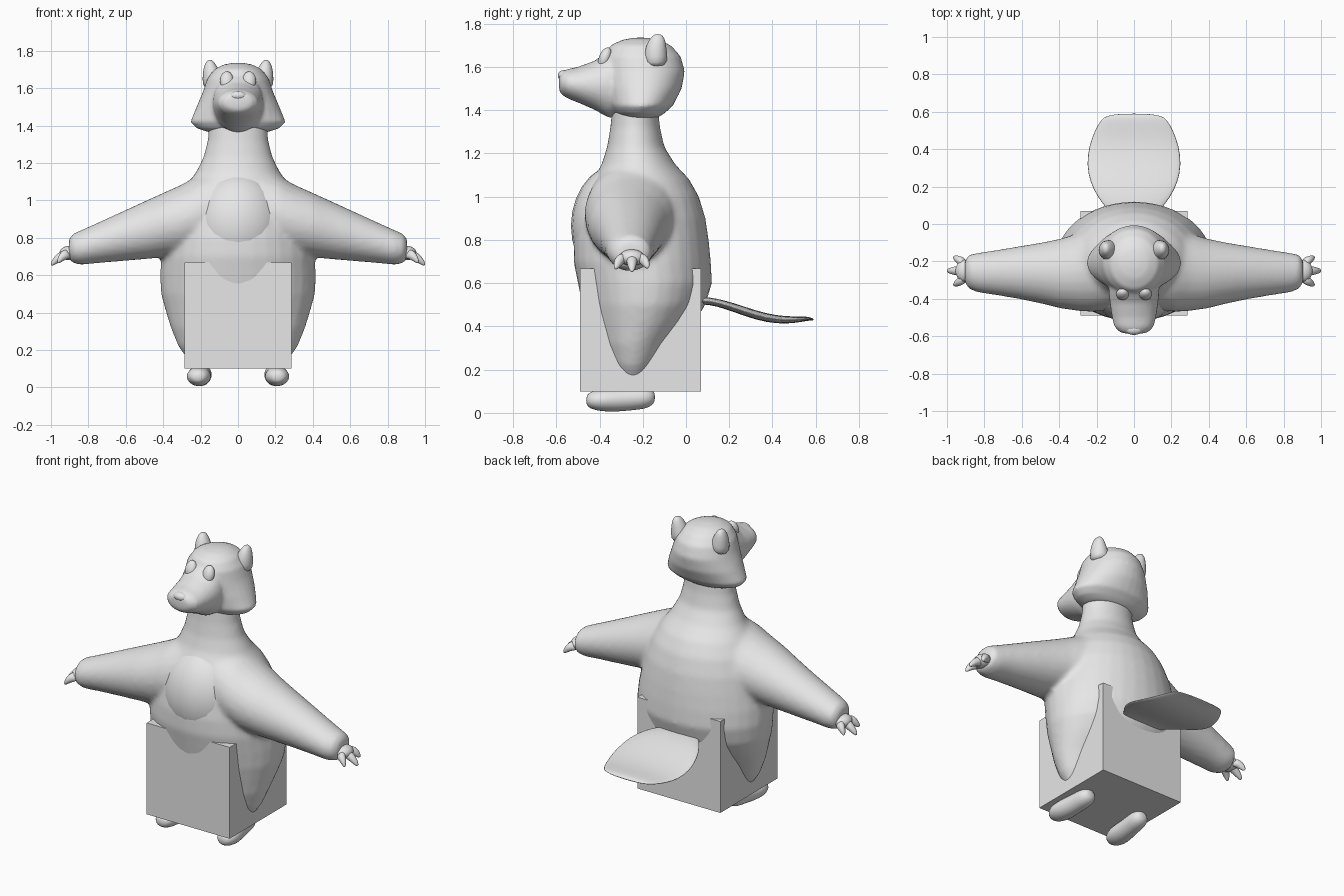
import bpy, bmesh, math
from mathutils import Vector, Matrix

grey = bpy.data.materials.new("plain grey")
grey.diffuse_color = (0.8, 0.8, 0.8, 1)


def add_loft(bm, rings, n=16):
    """Skin closed elliptical rings given as (centre, axis_u, axis_v)."""
    loops = []
    for c, u, v in rings:
        c, u, v = Vector(c), Vector(u), Vector(v)
        loops.append([bm.verts.new(c + u * math.cos(2 * math.pi * i / n)
                                   + v * math.sin(2 * math.pi * i / n)) for i in range(n)])
    for a, b in zip(loops, loops[1:]):
        for i in range(n):
            j = (i + 1) % n
            bm.faces.new((a[i], a[j], b[j], b[i]))
    bm.faces.new(loops[0][::-1])
    bm.faces.new(loops[-1])


def add_ball(bm, centre, size, tilt=0):
    m = Matrix.Translation(centre) @ Matrix.Rotation(tilt, 4, 'X') @ Matrix.Diagonal((*size, 1))
    bmesh.ops.create_uvsphere(bm, u_segments=24, v_segments=14, radius=1, matrix=m)


def finish(name, bm, mirror=False, subsurf=0, smooth=True):
    bmesh.ops.recalc_face_normals(bm, faces=bm.faces[:])
    me = bpy.data.meshes.new(name)
    bm.to_mesh(me)
    bm.free()
    me.materials.append(grey)
    for p in me.polygons:
        p.use_smooth = smooth
    ob = bpy.data.objects.new(name, me)
    bpy.context.collection.objects.link(ob)
    if mirror:
        ob.modifiers.new("mirror", 'MIRROR').use_mirror_merge = False
    if subsurf:
        s = ob.modifiers.new("subdivide", 'SUBSURF')
        s.levels = s.render_levels = subsurf
    return ob


def level(z, w, y0, y1):
    """Horizontal ring: half width w, front y0, back y1."""
    return ((0, (y0 + y1) / 2, z), (w, 0, 0), (0, (y1 - y0) / 2, 0))


def blend(ob, voxel):
    """Fuse overlapping volumes into one soft skin."""
    r = ob.modifiers.new("fuse", 'REMESH')
    r.mode = 'VOXEL'
    r.voxel_size = voxel
    r.use_smooth_shade = True
    s = ob.modifiers.new("relax", 'SMOOTH')
    s.factor, s.iterations = 0.5, 6


# Torso, neck and outstretched arms
bm = bmesh.new()
add_loft(bm, [level(*r) for r in (
    (0.11, 0.20, -0.32, -0.18), (0.15, 0.27, -0.35, -0.14), (0.22, 0.32, -0.39, -0.10),
    (0.32, 0.36, -0.43, -0.04), (0.42, 0.39, -0.46, 0.04), (0.50, 0.412, -0.48, 0.09),
    (0.60, 0.417, -0.50, 0.12), (0.70, 0.41, -0.52, 0.115), (0.80, 0.39, -0.52, 0.105),
    (0.90, 0.365, -0.505, 0.09), (1.0, 0.325, -0.475, 0.06), (1.08, 0.275, -0.43, 0.015),
    (1.15, 0.225, -0.39, -0.05), (1.23, 0.185, -0.365, -0.10), (1.32, 0.162, -0.35, -0.12),
    (1.42, 0.155, -0.34, -0.13), (1.50, 0.14, -0.32, -0.15))], 32)
for s in (-1, 1):
    add_loft(bm, [((s * x, (y0 + y1) / 2, (z0 + z1) / 2), (0, (y1 - y0) / 2, 0),
                   (0, 0, (z1 - z0) / 2)) for x, y0, y1, z0, z1 in (
        (0.12, -0.46, -0.02, 0.72, 1.17), (0.22, -0.47, -0.03, 0.71, 1.13),
        (0.30, -0.465, -0.05, 0.70, 1.085), (0.40, -0.45, -0.08, 0.695, 1.04),
        (0.50, -0.425, -0.10, 0.685, 0.995), (0.62, -0.40, -0.12, 0.675, 0.94),
        (0.74, -0.38, -0.14, 0.665, 0.885), (0.84, -0.365, -0.155, 0.655, 0.84),
        (0.885, -0.345, -0.165, 0.665, 0.82), (0.905, -0.31, -0.20, 0.69, 0.79))], 24)
blend(finish("body_and_arms", bm), 0.015)

# Rounded belly patch
bm = bmesh.new()
add_ball(bm, (0, -0.30, 0.865), (0.26, 0.232, 0.29))
finish("belly", bm)

# Box worn around the hips
bm = bmesh.new()
bmesh.ops.create_cube(bm, size=1, matrix=Matrix.Translation((0, -0.21, 0.384))
                      @ Matrix.Diagonal((0.57, 0.56, 0.568, 1)))
finish("box", bm, smooth=False)

# Head with flared cheeks, and the tapering muzzle
bm = bmesh.new()
add_loft(bm, [level(*r) for r in (
    (1.365, 0.16, -0.30, -0.13), (1.385, 0.22, -0.33, -0.10), (1.42, 0.255, -0.355, -0.06),
    (1.50, 0.222, -0.375, -0.02), (1.58, 0.188, -0.385, -0.005), (1.65, 0.165, -0.38, -0.025),
    (1.70, 0.128, -0.35, -0.07), (1.725, 0.08, -0.295, -0.125), (1.735, 0.03, -0.24, -0.18))], 32)
add_loft(bm, [((0, y, (z0 + z1) / 2), (w, 0, 0), (0, 0, (z1 - z0) / 2)) for y, w, z0, z1 in (
    (-0.26, 0.13, 1.36, 1.69), (-0.36, 0.135, 1.365, 1.675), (-0.42, 0.13, 1.40, 1.63),
    (-0.50, 0.118, 1.435, 1.60), (-0.55, 0.105, 1.455, 1.59), (-0.58, 0.075, 1.475, 1.575),
    (-0.588, 0.03, 1.50, 1.56))], 24)
blend(finish("head", bm), 0.011)

# Nose tip
bm = bmesh.new()
add_ball(bm, (0, -0.565, 1.56), (0.045, 0.028, 0.025))
finish("nose", bm)

# Eyes
bm = bmesh.new()
add_ball(bm, (0.06, -0.375, 1.64), (0.036, 0.028, 0.052), -0.35)
finish("eyes", bm, mirror=True)

# Ears
bm = bmesh.new()
add_loft(bm, [((x, y, z), (u, 0, -u * 0.2), (0, v, 0)) for x, y, z, u, v in (
    (0.13, -0.14, 1.60, 0.060, 0.060), (0.14, -0.14, 1.66, 0.052, 0.055),
    (0.147, -0.138, 1.70, 0.042, 0.048), (0.152, -0.132, 1.735, 0.026, 0.034),
    (0.154, -0.13, 1.752, 0.010, 0.015))], 12)
finish("ears", bm, mirror=True, subsurf=1)

# Hands: palm and three drooping fingers
bm = bmesh.new()
add_ball(bm, (0.905, -0.25, 0.718), (0.05, 0.06, 0.038))
for x, y, z in ((0.965, -0.325, 0.668), (1.0, -0.25, 0.655), (0.965, -0.178, 0.672)):
    a = Vector((0.90, -0.25 + (y + 0.25) * 0.5, 0.718))
    b = Vector((x, y, z))
    add_loft(bm, [(a.lerp(b, t) + Vector((0, 0, h)), (0, r, 0), (r * 0.5, 0, r * 0.85))
                  for t, r, h in ((0, 0.03, 0), (0.4, 0.028, 0.012),
                                  (0.75, 0.021, 0.01), (0.95, 0.011, 0), (1, 0.004, 0))], 10)
finish("hands", bm, mirror=True, subsurf=1)

# Feet: bean shapes turned slightly outward
bm = bmesh.new()
add_loft(bm, [((x, y, z), (w, 0, 0), (0, 0, h)) for x, y, z, w, h in (
    (0.212, -0.462, 0.058, 0.022, 0.020), (0.212, -0.445, 0.058, 0.050, 0.040),
    (0.210, -0.39, 0.059, 0.070, 0.054), (0.205, -0.32, 0.060, 0.062, 0.056),
    (0.198, -0.25, 0.066, 0.056, 0.055), (0.194, -0.19, 0.070, 0.058, 0.053),
    (0.192, -0.155, 0.072, 0.042, 0.038), (0.192, -0.143, 0.072, 0.018, 0.016))], 16)
finish("feet", bm, mirror=True, subsurf=1)

# Flat paddle tail
bm = bmesh.new()
add_loft(bm, [((0, y, z), (w, 0, 0), (0, 0, t)) for y, w, z, t in (
    (0.0, 0.09, 0.52, 0.020), (0.08, 0.145, 0.52, 0.017), (0.14, 0.195, 0.512, 0.018),
    (0.22, 0.238, 0.488, 0.021), (0.32, 0.258, 0.452, 0.022), (0.42, 0.243, 0.430, 0.019),
    (0.50, 0.213, 0.430, 0.016), (0.56, 0.178, 0.436, 0.010), (0.578, 0.15, 0.434, 0.007),
    (0.59, 0.08, 0.431, 0.004))], 20)
finish("tail", bm, subsurf=1)
